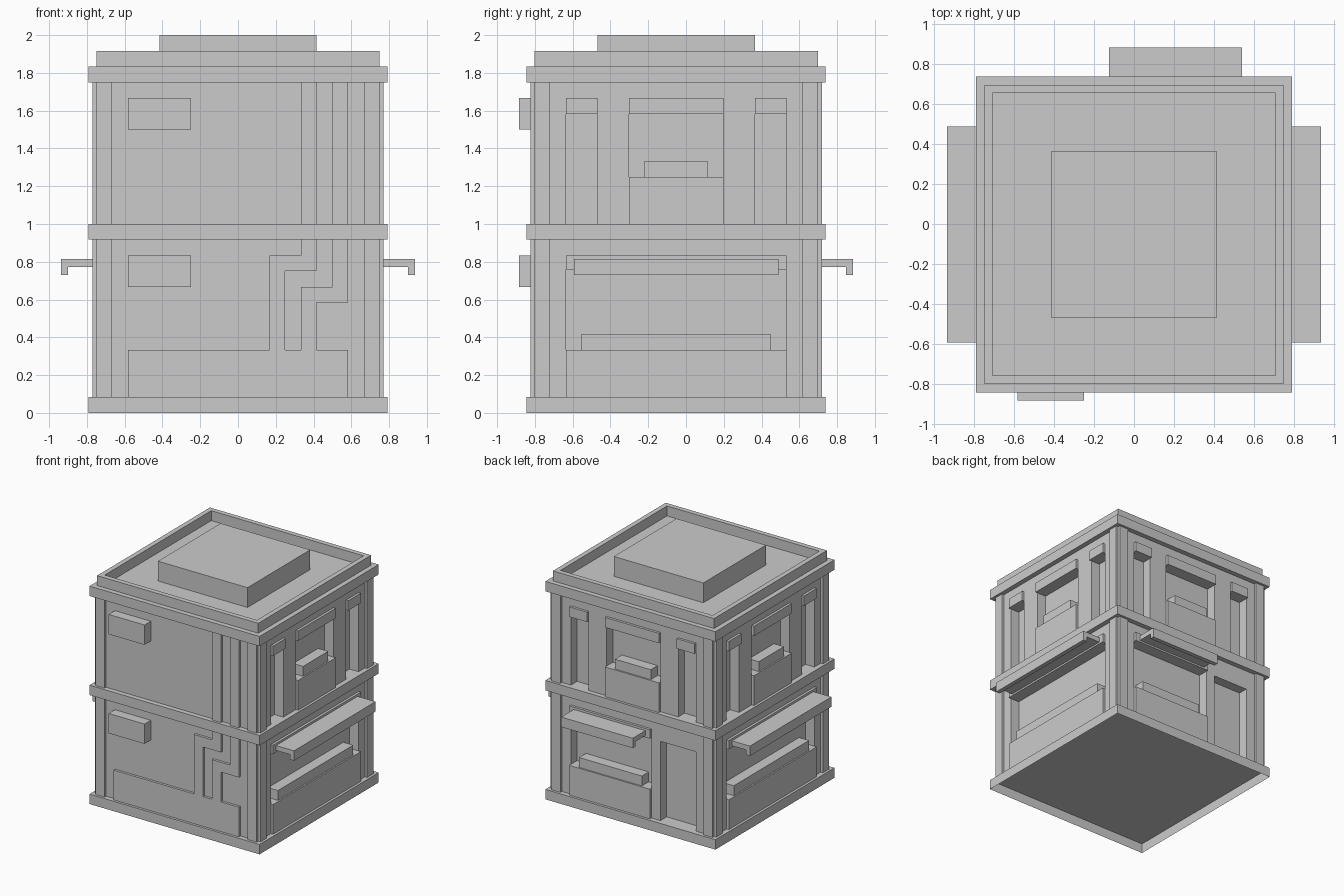
import bpy, bmesh
from math import radians
from mathutils import Matrix, Vector

if "Cube" in bpy.data.objects:
    bpy.data.objects.remove(bpy.data.objects["Cube"])

U = 1 / 24                       # modelling grid
CY = -1.25                       # building centre in y, grid units
FACES = {"back": 0, "left": 90, "front": 180, "right": -90}


def finish(name, bm, angle=0):
    """Turn a bmesh in wall coordinates (u, outward, z) into an object."""
    m = Matrix.Scale(U, 4) @ Matrix.Translation((0, CY, 0)) @ Matrix.Rotation(radians(angle), 4, 'Z')
    bm.transform(m)
    mesh = bpy.data.meshes.new(name)
    bm.to_mesh(mesh)
    bm.free()
    ob = bpy.data.objects.new(name, mesh)
    bpy.context.collection.objects.link(ob)
    return ob


def add_box(bm, u0, u1, d0, d1, z0, z1):
    size = Matrix.Diagonal((u1 - u0, d1 - d0, z1 - z0, 1))
    mid = Matrix.Translation(((u0 + u1) / 2, (d0 + d1) / 2, (z0 + z1) / 2))
    bmesh.ops.create_cube(bm, size=1, matrix=mid @ size)


def boxes(name, dims, angle=0, open_bottom=False):
    bm = bmesh.new()
    for d in dims:
        add_box(bm, *d)
    if open_bottom:
        bm.normal_update()
        low = [f for f in bm.faces if f.normal.z < -0.9]
        bmesh.ops.delete(bm, geom=low, context='FACES_ONLY')
    return finish(name, bm, angle)


def prism(name, profile, axis, start, length, angle=0):
    """Extrude a profile: axis 0 takes (outward, z) points, axis 1 takes (u, z)."""
    bm = bmesh.new()
    vs = [bm.verts.new((start, a, b) if axis == 0 else (a, start, b)) for a, b in profile]
    f = bm.faces.new(vs)
    r = bmesh.ops.extrude_face_region(bm, geom=[f], use_keep_orig=True)
    move = Vector((length, 0, 0)) if axis == 0 else Vector((0, length, 0))
    bmesh.ops.translate(bm, vec=move, verts=[v for v in r["geom"] if isinstance(v, bmesh.types.BMVert)])
    bmesh.ops.recalc_face_normals(bm, faces=bm.faces)
    return finish(name, bm, angle)


# main walls, floor bands (the base is an open shell underneath) and roof
walls = boxes("walls", [(-18, 18, -18, 18, 2, 43)])
for name, z in (("base_band", 0), ("middle_band", 22), ("roof_band", 42)):
    boxes(name, [(-19, 19, -19, 19, z, z + 2)], open_bottom=(z == 0))
boxes("roof_block", [(-10, 10, -10, 10, 44, 48)])


def cut(name, dims, angle):
    cutter = boxes(name, dims, angle)
    cutter.hide_render = True
    cutter.hide_set(True)
    cutter.display_type = 'WIRE'
    mod = walls.modifiers.new(name, 'BOOLEAN')
    mod.operation, mod.solver, mod.object = 'DIFFERENCE', 'EXACT', cutter


# parapet edge and corner pilasters on every side
for face, a in FACES.items():
    boxes(face + "_parapet", [(-18, 17, 17, 18, 44, 46)], a)
    boxes(face + "_pilasters", [(s * 17 - 1, s * 17 + 1, 17.5, 18.5, z, z + 20)
                                for s in (-1, 1) for z in (2, 22)], a)

# windows on the three open sides
for face in ("back", "left", "right"):
    a = FACES[face]
    # upper floor: a wide window between two tall slots
    spans = [(-14, -10), (-6, 6), (10, 14)]
    openings = [(l, r, 16, 20, 23, 40) for l, r in spans]
    boxes(face + "_upper_lintels", [(l, r, 16, 18.5, 38, 40) for l, r in spans], a)
    boxes(face + "_upper_panel", [(-6, 6, 16, 18.5, 24, 30)], a)
    boxes(face + "_upper_sill", [(-4, 4, 16, 18.2, 30, 32)], a)
    # lower floor: a wide shop window with an awning, and a door at the back
    l, r = (-4, 14) if face == "back" else (-14, 14)
    openings.append((l, r, 16, 20, 1.5, 20))
    if face == "back":
        openings.append((-14, -6, 16, 20, 1.5, 18))
    boxes(face + "_lower_lintel", [(l, r, 16, 18.5, 18.2, 20)], a)
    boxes(face + "_lower_panel", [(l, r, 16, 18.5, 2, 8)], a)
    boxes(face + "_lower_sill", [(l + 2, r - 2, 16, 18.2, 8, 10)], a)
    prism(face + "_awning", [(18, 18.55), (21.6, 18.55), (21.6, 17.55), (22.5, 17.55),
                             (22.5, 19.55), (18, 19.55)], 0, l + 1, r - l - 2, a)
    cut(face + "_openings", openings, a)

# front wall: raised plinth with two stepped pipes, and their upper runs
prism("front_plinth_and_pipes",
      [(-14, 2), (14, 2), (14, 8), (10, 8), (10, 14), (14, 14), (14, 22), (12, 22), (12, 16), (8, 16),
       (8, 8), (6, 8), (6, 18), (10, 18), (10, 22), (8, 22), (8, 20), (4, 20), (4, 8), (-14, 8)],
      1, -18.5, 0.6)
boxes("upper_pipes", [(x, x + 2, -18.5, -17.9, 24, 42) for x in (8, 12)])

# front wall boxes
for name, z in (("lower_wall_box", 16), ("upper_wall_box", 36)):
    boxes(name, [(-14, -6, -20, -17.9, z, z + 4)])
